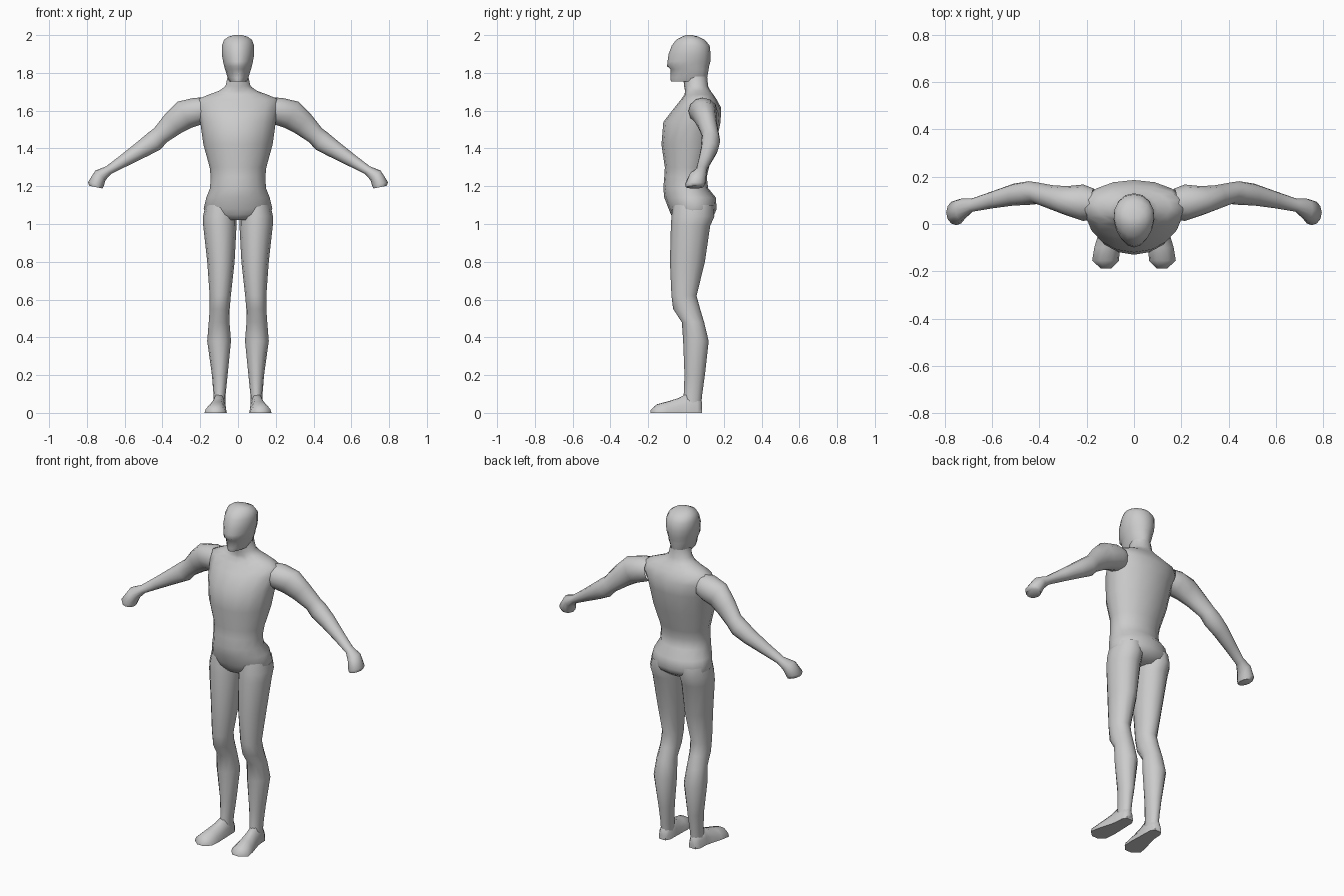
import bpy, bmesh, math
from mathutils import Vector

grey = bpy.data.materials.new("body_grey")
grey.diffuse_color = (0.6, 0.6, 0.6, 1)


def loft(name, rings, mirror=False, cap_start=True, cap_end=True):
    """Skin a list of equal-length point rings into one smooth part."""
    bm = bmesh.new()
    vs = [[bm.verts.new(p) for p in r] for r in rings]
    n = len(vs[0])
    for a, b in zip(vs, vs[1:]):
        for i in range(n):
            j = (i + 1) % n
            bm.faces.new((a[i], a[j], b[j], b[i]))
    if cap_start:
        bm.faces.new(vs[0])
    if cap_end:
        bm.faces.new(vs[-1])
    bmesh.ops.recalc_face_normals(bm, faces=bm.faces)
    me = bpy.data.meshes.new(name)
    bm.to_mesh(me)
    bm.free()
    me.materials.append(grey)
    ob = bpy.data.objects.new(name, me)
    bpy.context.collection.objects.link(ob)
    bpy.ops.object.select_all(action='DESELECT')
    ob.select_set(True)
    bpy.context.view_layer.objects.active = ob
    bpy.ops.object.shade_smooth_by_angle(angle=math.radians(60))
    if mirror:
        ob.modifiers.new("mirror", 'MIRROR').use_mirror_merge = False
    return ob


def level_ring(z, x0, x1, yf, yb, n=16, egg=0.0):
    """Horizontal oval between x0..x1 and yf..yb; egg narrows the front."""
    cx, cy, rx, ry = (x0 + x1) / 2, (yf + yb) / 2, (x1 - x0) / 2, (yb - yf) / 2
    pts = []
    for i in range(n):
        a = 2 * math.pi * i / n
        s, c = math.sin(a), math.cos(a)
        pts.append((cx + rx * c * (1 + egg * s), cy + ry * s, z))
    return pts


# torso with neck: height, half width, front, back
torso = [
    (1.02, .10, -.055, .11), (1.05, .165, -.08, .15), (1.08, .182, -.092, .162),
    (1.14, .168, -.115, .158), (1.19, .148, -.12, .117), (1.25, .145, -.115, .11),
    (1.30, .150, -.112, .122), (1.42, .183, -.13, .158), (1.54, .20, -.12, .183),
    (1.615, .218, -.062, .186), (1.66, .215, -.026, .162), (1.685, .155, -.008, .145),
    (1.705, .10, -.005, .13), (1.73, .066, -.01, .117), (1.78, .055, -.015, .112),
]
loft("torso", [level_ring(z, -w, w, f, b, egg=.06) for z, w, f, b in torso],
     cap_end=False)

# head: height, half width, front, back
head = [
    (1.755, .045, -.08, .108), (1.775, .055, -.083, .112), (1.82, .069, -.082, .12),
    (1.835, .073, -.10, .122), (1.86, .079, -.098, .129), (1.90, .086, -.092, .13),
    (1.945, .085, -.075, .125), (1.975, .074, -.052, .10), (1.992, .05, -.02, .066),
    (2.0, .02, .0, .03),
]
loft("head", [level_ring(z, -w, w, f, b, egg=.10) for z, w, f, b in head])

# legs: height, inner, outer, front, back
leg = [
    (1.10, .012, .172, -.07, .145), (1.04, .008, .185, -.077, .15),
    (.99, .008, .184, -.08, .128), (.80, .018, .163, -.085, .10),
    (.62, .038, .150, -.077, .056), (.55, .044, .150, -.068, .075),
    (.48, .045, .155, -.022, .096), (.38, .037, .163, -.015, .12),
    (.20, .055, .138, -.008, .10), (.10, .065, .130, -.012, .086),
    (.04, .067, .130, -.02, .08),
]
loft("legs", [level_ring(z, i, o, f, b, n=12) for z, i, o, f, b in leg],
     mirror=True, cap_start=False, cap_end=False)

# feet: flat-soled sections from heel to toe: y, inner, outer, height
foot = [
    (.084, .078, .122, .06), (.06, .064, .136, .09), (.0, .062, .140, .10),
    (-.04, .061, .150, .078), (-.10, .059, .168, .06), (-.155, .064, .177, .045),
    (-.188, .095, .140, .015),
]
section = [(-1, 0), (-.9, .45), (-.45, .95), (0, 1), (.45, .95), (.9, .45), (1, 0)]
loft("feet", [[((i + o) / 2 + (o - i) / 2 * u, y, h * v) for u, v in section]
              for y, i, o, h in foot], mirror=True)

# arms down to the fists: centre x, y, z, radius across, half depth
arm = [
    (.17, .085, 1.605, .065, .065), (.215, .09, 1.597, .073, .077),
    (.285, .098, 1.578, .078, .062), (.345, .112, 1.53, .065, .052),
    (.41, .130, 1.47, .050, .046), (.445, .131, 1.437, .055, .050),
    (.51, .124, 1.395, .046, .046), (.60, .102, 1.338, .034, .036),
    (.685, .08, 1.285, .024, .028), (.728, .062, 1.258, .037, .046),
    (.752, .048, 1.213, .043, .053), (.752, .045, 1.195, .036, .046),
]
rings = []
for k, (x, y, z, r, d) in enumerate(arm):
    p, q = arm[max(k - 1, 0)], arm[min(k + 1, len(arm) - 1)]
    t = Vector((q[0] - p[0], 0, q[2] - p[2])).normalized()
    if k >= len(arm) - 2:
        t = Vector((.2, 0, -1)).normalized()
    across = Vector((-t.z, 0, t.x))
    rings.append([Vector((x, y, z)) + across * r * math.cos(a) + Vector((0, d * math.sin(a), 0))
                  for a in (2 * math.pi * i / 12 for i in range(12))])
loft("arms", rings, mirror=True, cap_start=False)
